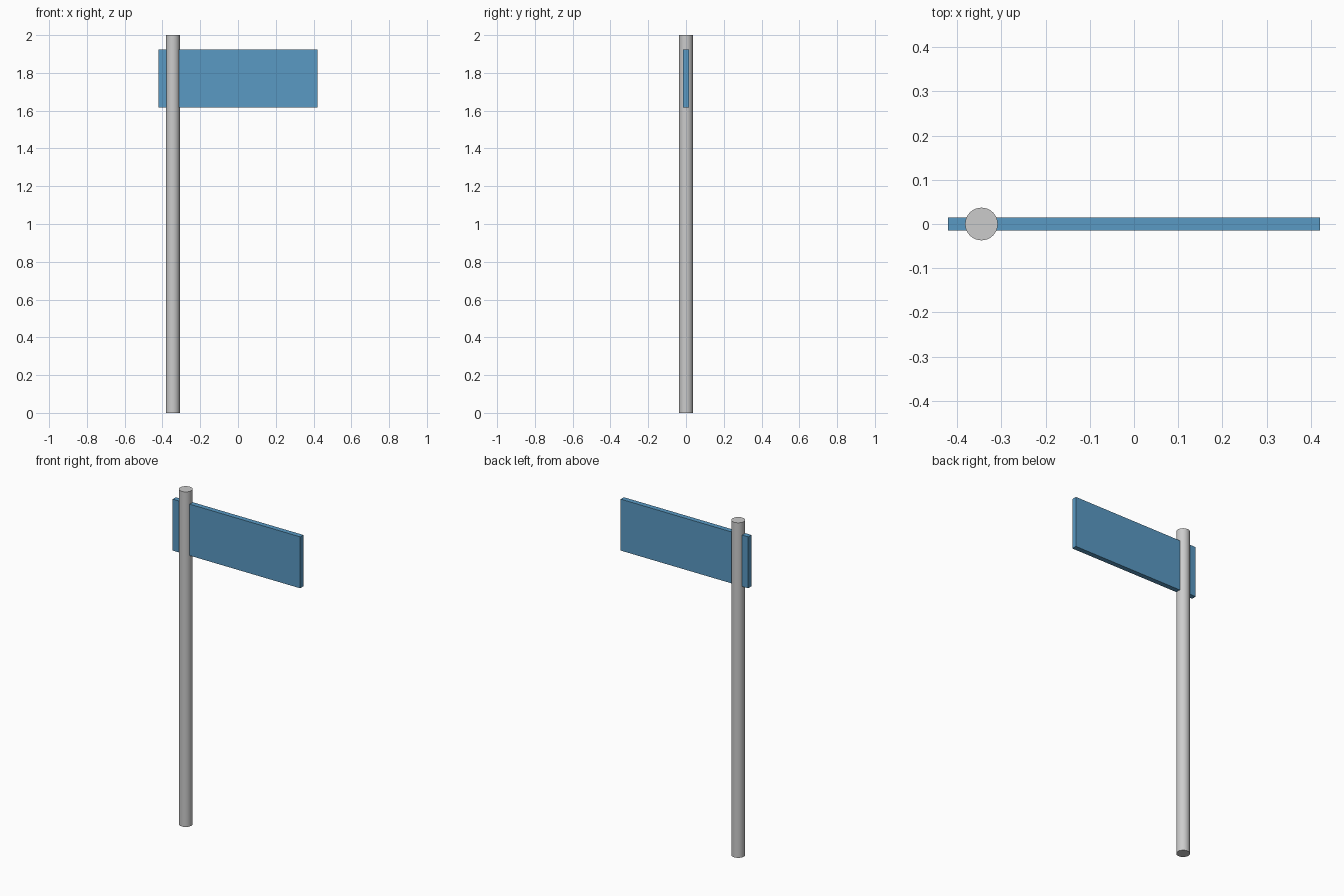
import bpy

if "Cube" in bpy.data.objects:
    bpy.data.objects.remove(bpy.data.objects["Cube"])

POLE_X, POLE_R = -0.345, 0.037
SIGN_W, SIGN_T = 0.842, 0.03
SIGN_Z0, SIGN_Z1 = 1.618, 1.925

# Round pole, full height
bpy.ops.mesh.primitive_cylinder_add(vertices=32, radius=POLE_R, depth=2.0,
                                    location=(POLE_X, 0, 1.0))
pole = bpy.context.object
pole.name = "pole"
bpy.ops.object.shade_smooth_by_angle()

# Flat sign panel passing through the pole
bpy.ops.mesh.primitive_cube_add(size=1, location=(0, 0, (SIGN_Z0 + SIGN_Z1) / 2))
panel = bpy.context.object
panel.name = "sign_panel"
panel.scale = (SIGN_W, SIGN_T, SIGN_Z1 - SIGN_Z0)
bpy.ops.object.transform_apply(location=False, rotation=False, scale=True)

# Blue panel colour
blue = bpy.data.materials.new("sign_blue")
blue.diffuse_color = (0.1, 0.32, 0.55, 1.0)
blue.use_nodes = True
blue.node_tree.nodes["Principled BSDF"].inputs["Base Color"].default_value = blue.diffuse_color
panel.data.materials.append(blue)
